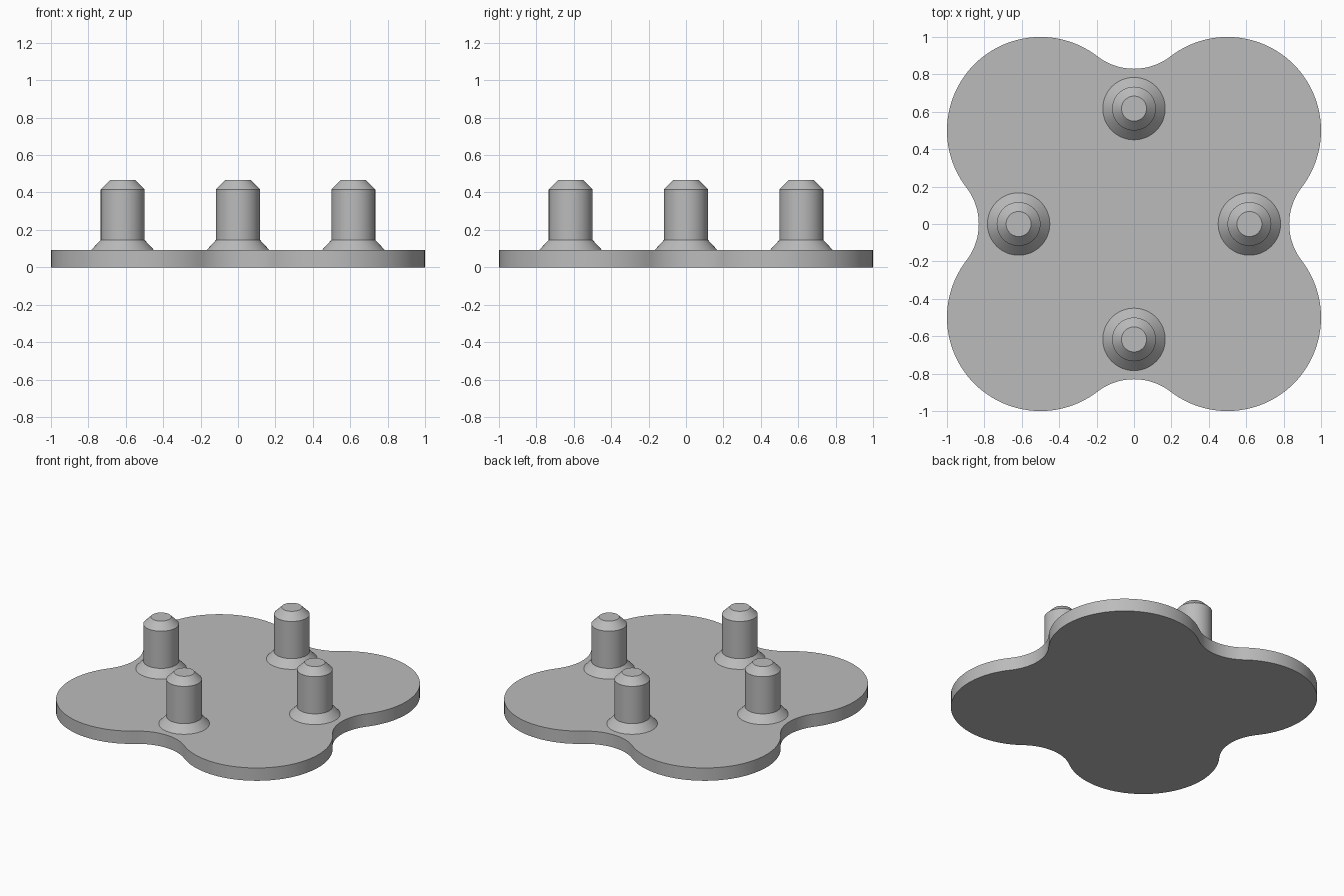
import bpy, bmesh, math
from mathutils import Vector

cube = bpy.data.objects.get("Cube")
if cube:
    bpy.data.objects.remove(cube, do_unlink=True)

grey = bpy.data.materials.new("plain_grey")
grey.use_nodes = True
colour = (0.5, 0.5, 0.5, 1)
grey.diffuse_color = colour
grey.node_tree.nodes["Principled BSDF"].inputs["Base Color"].default_value = colour

PLATE_TOP = 0.093
LOBE = 0.5            # lobe radius, also its centre offset
WAIST = 0.83          # distance from centre to the hollow between lobes
POST_OFFSET = 0.617


def finish(name, bm):
    bmesh.ops.recalc_face_normals(bm, faces=bm.faces)
    mesh = bpy.data.meshes.new(name)
    bm.to_mesh(mesh)
    bm.free()
    mesh.materials.append(grey)
    obj = bpy.data.objects.new(name, mesh)
    bpy.context.collection.objects.link(obj)
    bpy.ops.object.select_all(action="DESELECT")
    obj.select_set(True)
    bpy.context.view_layer.objects.active = obj
    bpy.ops.object.shade_smooth_by_angle(angle=math.radians(30))
    return obj


def arc(cx, cy, radius, start, end, steps):
    return [Vector((cx + radius * math.cos(a), cy + radius * math.sin(a), 0))
            for a in (start + (end - start) * i / steps for i in range(steps))]


# Four-lobed plate: convex lobes joined by tangent concave hollows
drop = WAIST - LOBE
hollow = drop ** 2 / (2 * (LOBE - drop))
hollow_y = WAIST + hollow
tangent = math.atan2(hollow_y - LOBE, -LOBE)
opposite = tangent - math.pi
quarter = arc(LOBE, LOBE, LOBE, math.pi / 2 - tangent, tangent, 48)
quarter += arc(0, hollow_y, hollow, opposite, -math.pi - opposite, 24)

bm = bmesh.new()
outline = []
for turn in range(4):
    c, s = math.cos(turn * math.pi / 2), math.sin(turn * math.pi / 2)
    outline += [bm.verts.new((c * p.x - s * p.y, s * p.x + c * p.y, 0)) for p in quarter]
base = bm.faces.new(outline)
extruded = bmesh.ops.extrude_face_region(bm, geom=[base], use_keep_orig=True)
bmesh.ops.translate(bm, vec=(0, 0, PLATE_TOP),
                    verts=[g for g in extruded["geom"] if isinstance(g, bmesh.types.BMVert)])
finish("plate", bm)


# Post: flared foot, straight shaft, chamfered tip
profile = [(0.167, PLATE_TOP), (0.117, 0.147), (0.117, 0.417), (0.067, 0.467)]


def post(name, x, y, sides=64):
    bm = bmesh.new()
    rings = [[bm.verts.new((x + r * math.cos(math.tau * i / sides),
                            y + r * math.sin(math.tau * i / sides), z))
              for i in range(sides)] for r, z in profile]
    for low, high in zip(rings, rings[1:]):
        for i in range(sides):
            j = (i + 1) % sides
            bm.faces.new((low[i], low[j], high[j], high[i]))
    bm.faces.new(rings[-1])
    finish(name, bm)


for name, x, y in (("left_post", 1, 0), ("right_post", -1, 0),
                   ("back_post", 0, 1), ("front_post", 0, -1)):
    post(name, x * POST_OFFSET, y * POST_OFFSET)
